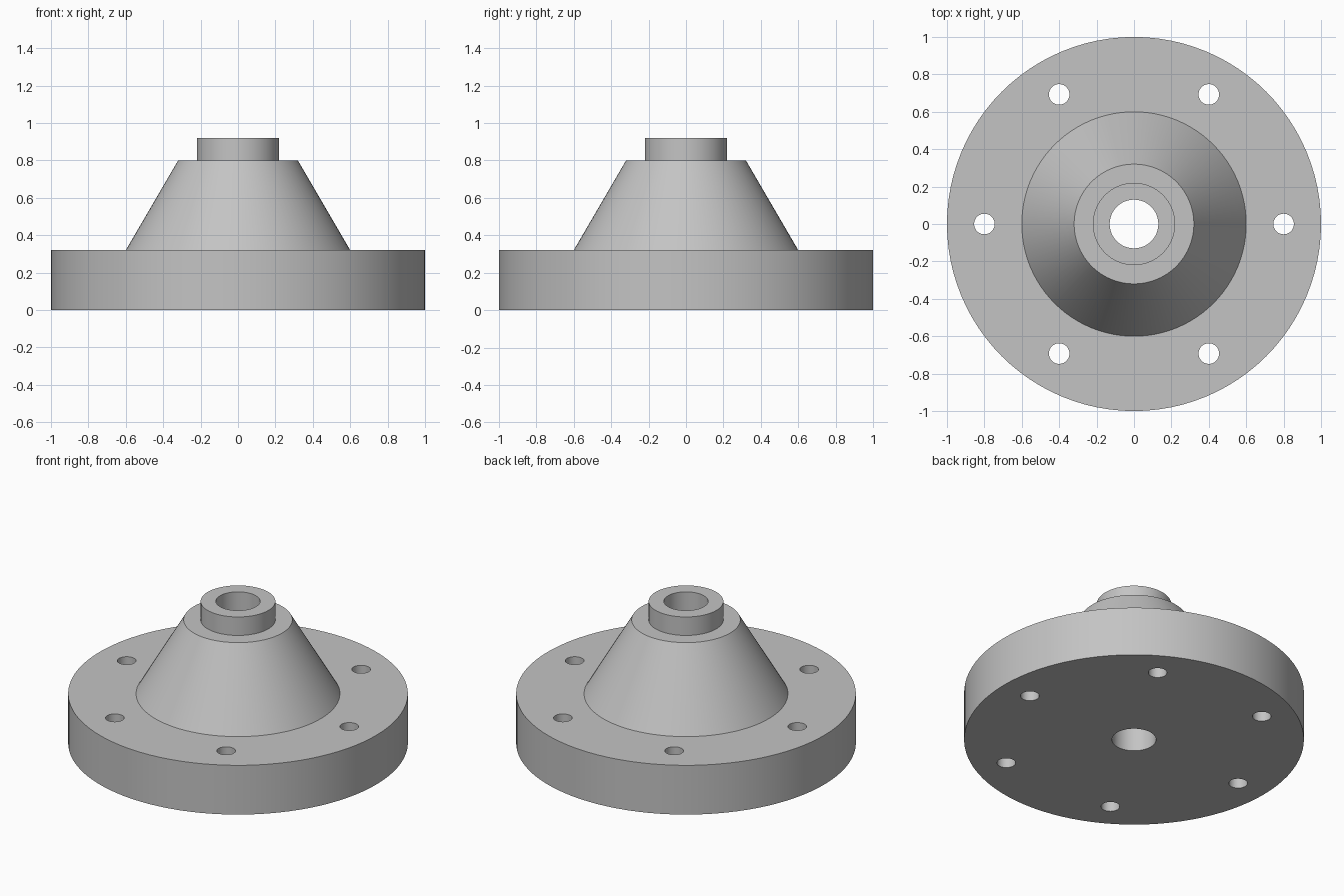
import bpy, bmesh, math
from mathutils import Matrix, Vector

cube = bpy.data.objects.get("Cube")
if cube:
    bpy.data.objects.remove(cube, do_unlink=True)

SEGMENTS = 96
BOLT_COUNT, BOLT_CIRCLE, BOLT_RADIUS = 6, 0.8, 0.055

# Single plain metal colour
metal = bpy.data.materials.new("grey_metal")
metal.use_nodes = True
metal.diffuse_color = (0.55, 0.55, 0.55, 1)
metal.node_tree.nodes["Principled BSDF"].inputs["Base Color"].default_value = metal.diffuse_color


def add_object(name, bm):
    bmesh.ops.recalc_face_normals(bm, faces=bm.faces)
    mesh = bpy.data.meshes.new(name)
    bm.to_mesh(mesh)
    bm.free()
    mesh.materials.append(metal)
    obj = bpy.data.objects.new(name, mesh)
    bpy.context.collection.objects.link(obj)
    return obj


def lathe(name, profile):
    """Revolve a closed (radius, height) profile around the z axis."""
    bm = bmesh.new()
    verts = [bm.verts.new((r, 0, z)) for r, z in profile]
    edges = [bm.edges.new((v, verts[i - 1])) for i, v in enumerate(verts)]
    bmesh.ops.spin(bm, geom=verts + edges, cent=(0, 0, 0), axis=(0, 0, 1),
                   angle=math.tau, steps=SEGMENTS, use_merge=True)
    bmesh.ops.remove_doubles(bm, verts=bm.verts, dist=0.0001)
    return add_object(name, bm)


# Flange, conical hub, neck collar and through bore in one turned body
flange = lathe("hub_flange", [
    (0.13, 0), (1, 0), (1, 0.32), (0.6, 0.32),
    (0.32, 0.8), (0.22, 0.8), (0.22, 0.92), (0.13, 0.92)])

# Ring of bolt hole cutters
bm = bmesh.new()
for i in range(BOLT_COUNT):
    spot = Matrix.Rotation(math.tau * i / BOLT_COUNT, 4, "Z") @ Vector((BOLT_CIRCLE, 0, 0.16))
    bmesh.ops.create_cone(bm, cap_ends=True, segments=48, radius1=BOLT_RADIUS,
                          radius2=BOLT_RADIUS, depth=0.6, matrix=Matrix.Translation(spot))
cutters = add_object("bolt_hole_cutters", bm)
cutters.hide_render = True

cut = flange.modifiers.new("bolt_holes", "BOOLEAN")
cut.operation = "DIFFERENCE"
cut.solver = "EXACT"
cut.object = cutters

# Apply the cut, then smooth the round walls and keep the rims sharp
bpy.ops.object.select_all(action="DESELECT")
flange.select_set(True)
bpy.context.view_layer.objects.active = flange
bpy.ops.object.modifier_apply(modifier=cut.name)
bpy.data.objects.remove(cutters, do_unlink=True)
bpy.ops.object.shade_smooth_by_angle(angle=math.radians(30))
